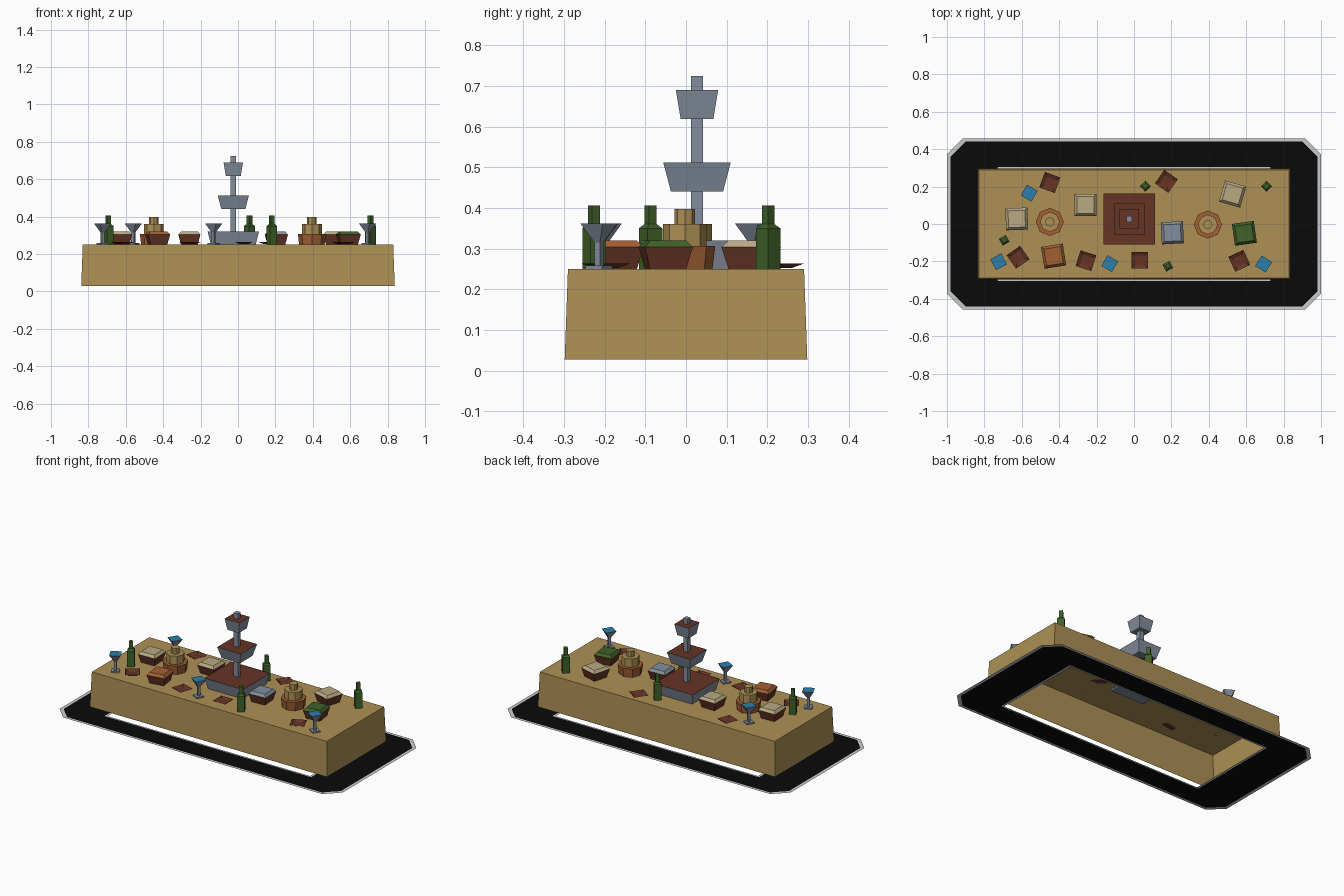
import bpy, bmesh, math

if "Cube" in bpy.data.objects:
    bpy.data.objects.remove(bpy.data.objects["Cube"])


def material(name, rgb):
    m = bpy.data.materials.new(name)
    m.diffuse_color = (*rgb, 1)
    m.use_nodes = True
    m.node_tree.nodes["Principled BSDF"].inputs["Base Color"].default_value = m.diffuse_color
    return m


TAN = material("tan cloth", (0.42, 0.28, 0.09))
BROWN = material("chocolate brown", (0.13, 0.034, 0.018))
METAL = material("blue grey metal", (0.23, 0.27, 0.34))
CREAM = material("cream", (0.48, 0.40, 0.23))
ORANGE = material("orange brown", (0.36, 0.115, 0.035))
GREEN = material("bottle green", (0.05, 0.12, 0.022))
BLUE = material("drink blue", (0.025, 0.21, 0.40))
BLACK = material("black mat", (0.003, 0.003, 0.003))
LIGHT = material("light edge", (0.60, 0.60, 0.60))

TOP = 0.25  # table top height


def finish(name, bm, mats, loc=(0, 0, 0), rot=0):
    me = bpy.data.meshes.new(name)
    bm.to_mesh(me)
    bm.free()
    for m in mats:
        me.materials.append(m)
    ob = bpy.data.objects.new(name, me)
    ob.location = loc
    ob.rotation_euler.z = math.radians(rot)
    bpy.context.collection.objects.link(ob)
    return ob


def stack(name, x, y, rings, mats, segs=None, cap=0, rot=0, sides=4,
          bottom=True, top=True, z0=TOP):
    """Loft rings (half x, half y, z); segs gives the material of each band."""
    bm = bmesh.new()
    loops = []
    for hx, hy, z in rings:
        k = math.sqrt(2) if sides == 4 else 1
        loop = []
        for i in range(sides):
            a = 2 * math.pi * (i + (0.5 if sides == 4 else 0)) / sides
            loop.append(bm.verts.new((hx * k * math.cos(a), hy * k * math.sin(a), z)))
        loops.append(loop)
    for n, (lo, hi) in enumerate(zip(loops, loops[1:])):
        for i in range(sides):
            j = (i + 1) % sides
            f = bm.faces.new((lo[i], lo[j], hi[j], hi[i]))
            f.material_index = segs[n] if segs else 0
    if bottom:
        f = bm.faces.new(loops[0][::-1])
        f.material_index = segs[0] if segs else 0
    if top:
        bm.faces.new(loops[-1]).material_index = cap
    return finish(name, bm, mats, (x, y, z0), rot)


def sq(*pairs):
    return [(h, h, z) for h, z in pairs]


# Floor mat: flat black frame with thin light inner and outer borders
def outline(hx, hy, c):
    q = [(hx, hy - c), (hx - c, hy)]
    return (q + [(-x, y) for x, y in q[::-1]] + [(-x, -y) for x, y in q]
            + [(x, -y) for x, y in q[::-1]])


bm = bmesh.new()
rings = [[bm.verts.new((x, y, 0)) for x, y in outline(*o)] for o in
         ((1.0, 0.457, 0.085), (0.98, 0.44, 0.08), (0.73, 0.305, 0.004), (0.715, 0.295, 0.004))]
for n, (a, b) in enumerate(zip(rings, rings[1:])):
    for i in range(8):
        j = (i + 1) % 8
        bm.faces.new((a[i], a[j], b[j], b[i])).material_index = (1, 0, 1)[n]
finish("floor_mat", bm, [BLACK, LIGHT])

# Table cloth, open underneath
stack("table_cloth", 0, 0, [(0.838, 0.298, 0.028), (0.83, 0.29, TOP)], [TAN],
      bottom=False, z0=0)

# Three-tier fountain with filled trays
FX, FY = -0.025, 0.027
stack("fountain_pole", FX, FY, sq((0.015, 0), (0.015, 0.474)), [METAL])
for i, (z, zt, lo, hi) in enumerate(((-0.008, 0.07, 0.118, 0.137),
                                     (0.19, 0.262, 0.064, 0.083),
                                     (0.368, 0.44, 0.04, 0.052))):
    stack(f"fountain_tray_{i + 1}", FX, FY, sq((lo, z), (hi, zt)),
          [METAL, BROWN], cap=1)

# Two eight-sided tiered cakes
for i, (x, y) in enumerate(((-0.45, 0.011), (0.395, -0.003))):
    r = sq((0.068, 0), (0.075, 0.057), (0.053, 0.057), (0.053, 0.11),
           (0.025, 0.11), (0.025, 0.147))
    stack(f"tiered_cake_{i + 1}", x, y, r, [ORANGE, TAN], (0, 0, 1, 1, 1), 1, 0, 8)

# Food bowls with low heaps
for i, (x, y, rot, food) in enumerate((
        (-0.627, 0.027, 2, CREAM), (-0.26, 0.102, 0, CREAM), (0.527, 0.16, -16, CREAM),
        (0.205, -0.047, 3, METAL), (0.59, -0.05, 8, GREEN), (-0.43, -0.172, 9, ORANGE))):
    stack(f"food_bowl_{i + 1}", x, y, sq((0.045, 0), (0.059, 0.054), (0.045, 0.07)),
          [BROWN, food], (0, 1), 1, rot)

# Shallow flared plates
for i, (x, y, rot) in enumerate(((-0.45, 0.222, -20), (0.173, 0.228, -35), (-0.62, -0.178, 35),
                                 (-0.257, -0.196, -18), (0.03, -0.193, 0), (0.563, -0.197, 25))):
    stack(f"plate_{i + 1}", x, y, sq((0.044, 0.013), (0.024, 0.003)), [BROWN],
          rot=rot, bottom=False)

# Stemmed glasses
for i, (x, y, rot) in enumerate(((-0.56, 0.165, -30), (-0.724, -0.202, 28),
                                 (-0.13, -0.212, -30), (0.693, -0.214, -33))):
    stack(f"glass_{i + 1}", x, y,
          sq((0.024, 0), (0.024, 0.008), (0.008, 0.008), (0.008, 0.065), (0.033, 0.112)),
          [METAL, BLUE], cap=1, rot=rot)

# Bottles
for i, (x, y, rot) in enumerate(((0.061, 0.202, 42), (0.709, 0.202, 45),
                                 (-0.694, -0.087, 30), (0.181, -0.226, 28))):
    stack(f"bottle_{i + 1}", x, y,
          sq((0.021, 0), (0.021, 0.1), (0.011, 0.11), (0.011, 0.156)), [GREEN], rot=rot)
